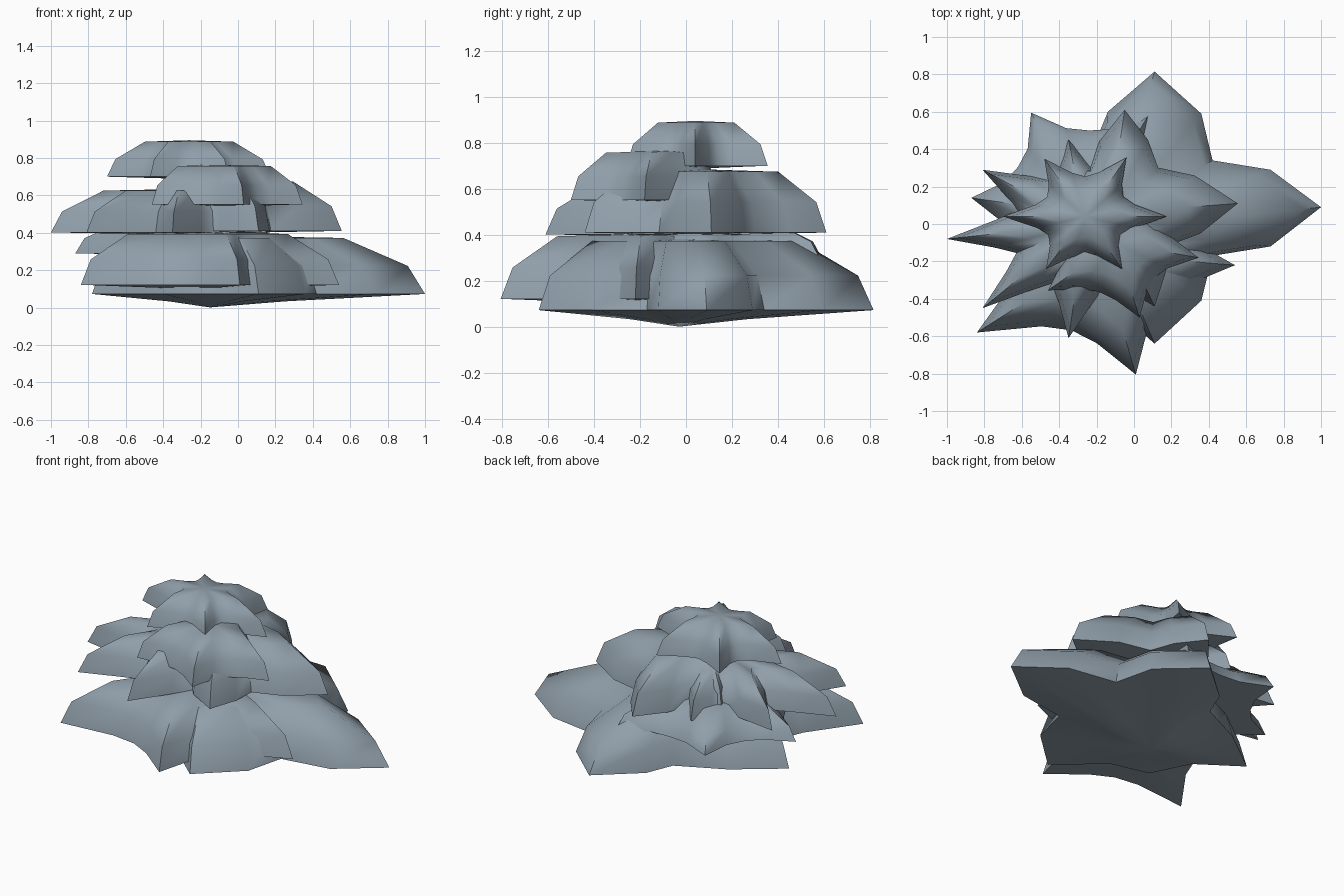
import bpy, bmesh, math

if "Cube" in bpy.data.objects:
    bpy.data.objects.remove(bpy.data.objects["Cube"])

mat = bpy.data.materials.new("slate blue grey")
mat.diffuse_color = (0.28, 0.345, 0.40, 1)
mat.use_nodes = True
mat.node_tree.nodes["Principled BSDF"].inputs["Base Color"].default_value = mat.diffuse_color


def to_polar(center, points):
    cx, cy = center
    return sorted((math.atan2(y - cy, x - cx) % math.tau,
                   math.hypot(x - cx, y - cy)) for x, y in points)


def star_outline(center, tips, valley, bow):
    """Polar outline: tip, shoulder, valley, shoulder for each leaf point."""
    polar = to_polar(center, tips)
    out = []
    for i, (a, r) in enumerate(polar):
        b, s = polar[(i + 1) % len(polar)]
        if b <= a:
            b += math.tau
        v = valley * (r + s) / 2
        m = (a + b) / 2
        out += [(a, r), ((a + m) / 2, v + bow * (r - v)),
                (m, v), ((m + b) / 2, v + bow * (s - v))]
    return out


def leaf_tier(name, center, z_rim, z_top, outline, drop=0.015,
              crown=0.62, brow=0.92):
    """Star-shaped dome of leaves with a shallow pointed underside."""
    h = z_top - z_rim
    # scale and height of each ring, from the underside up to the crown
    rings = [(0.35, z_rim - 0.55 * drop), (1, z_rim),
             (brow, z_rim + 0.48 * h), (crown, z_rim + 0.96 * h)]
    bm = bmesh.new()
    loops = [[bm.verts.new((center[0] + k * r * math.cos(a),
                            center[1] + k * r * math.sin(a), z))
              for a, r in outline] for k, z in rings]
    bottom = bm.verts.new((*center, z_rim - drop))
    top = bm.verts.new((*center, z_top))
    n = len(outline)
    for i in range(n):
        j = (i + 1) % n
        bm.faces.new((bottom, loops[0][j], loops[0][i]))
        for lo, hi in zip(loops, loops[1:]):
            bm.faces.new((lo[i], lo[j], hi[j], hi[i]))
        bm.faces.new((loops[-1][i], loops[-1][j], top))
    mesh = bpy.data.meshes.new(name)
    bm.to_mesh(mesh)
    bm.free()
    mesh.materials.append(mat)
    obj = bpy.data.objects.new(name, mesh)
    bpy.context.collection.objects.link(obj)
    bpy.ops.object.select_all(action='DESELECT')
    obj.select_set(True)
    bpy.context.view_layer.objects.active = obj
    bpy.ops.object.shade_smooth_by_angle(angle=math.radians(62))
    return obj


def star_tier(name, center, z_rim, z_top, tips, valley, bow, **shape):
    leaf_tier(name, center, z_rim, z_top,
              star_outline(center, tips, valley, bow), **shape)


# Broad ground tier with uneven leaves
ground = (-0.15, -0.03)
leaf_tier("ground_leaves", ground, 0.073, 0.385, to_polar(ground, [
    (1.0, 0.09), (0.73, 0.29), (0.42, 0.34), (0.36, 0.59), (0.11, 0.815),
    (-0.14, 0.6), (-0.21, 0.43), (-0.5, 0.29), (-0.78, 0.08), (-0.52, -0.1),
    (-0.4, -0.34), (-0.16, -0.4), (0.11, -0.64), (0.36, -0.41),
    (0.42, -0.17), (0.73, -0.12)]), drop=0.072)
# Low front tier
star_tier("low_front_leaves", (-0.18, -0.16), 0.122, 0.405,
          [(-0.84, -0.58), (0.01, -0.805), (0.54, -0.22), (0.03, 0.35),
           (-0.6, 0.15)], 0.6, 0.18, drop=0.03)
# Low back tier
star_tier("low_back_leaves", (-0.25, 0.05), 0.29, 0.46,
          [(-0.87, 0.14), (-0.55, 0.595), (0.08, 0.585), (0.25, 0.05),
           (0.0, -0.35), (-0.5, -0.35)], 0.72, 0.15)
# Middle left tier
star_tier("middle_left_leaves", (-0.26, 0.0), 0.402, 0.635,
          [(-1.0, -0.08), (-0.81, 0.29), (-0.35, 0.45), (0.12, 0.28),
           (0.15, -0.22), (-0.35, -0.61), (-0.81, -0.45)], 0.55, 0.3)
# Middle right tier
star_tier("middle_right_leaves", (-0.13, 0.06), 0.41, 0.685,
          [(0.555, 0.11), (-0.05, 0.61), (-0.44, 0.27), (-0.43, -0.2),
           (0.11, -0.44)], 0.57, 0.43)
# Upper front tier
star_tier("upper_front_leaves", (-0.1, -0.1), 0.552, 0.765,
          [(0.345, -0.18), (0.03, -0.5), (-0.46, -0.355), (-0.38, 0.1),
           (-0.05, 0.15)], 0.64, 0.2)
# Crown tier
star_tier("crown_leaves", (-0.26, 0.04), 0.7, 0.895,
          [(-0.7, 0.04), (-0.48, 0.35), (-0.04, 0.355), (0.175, 0.04),
           (-0.05, -0.26), (-0.47, -0.24)], 0.56, 0.2,
          crown=0.54, brow=0.9)
